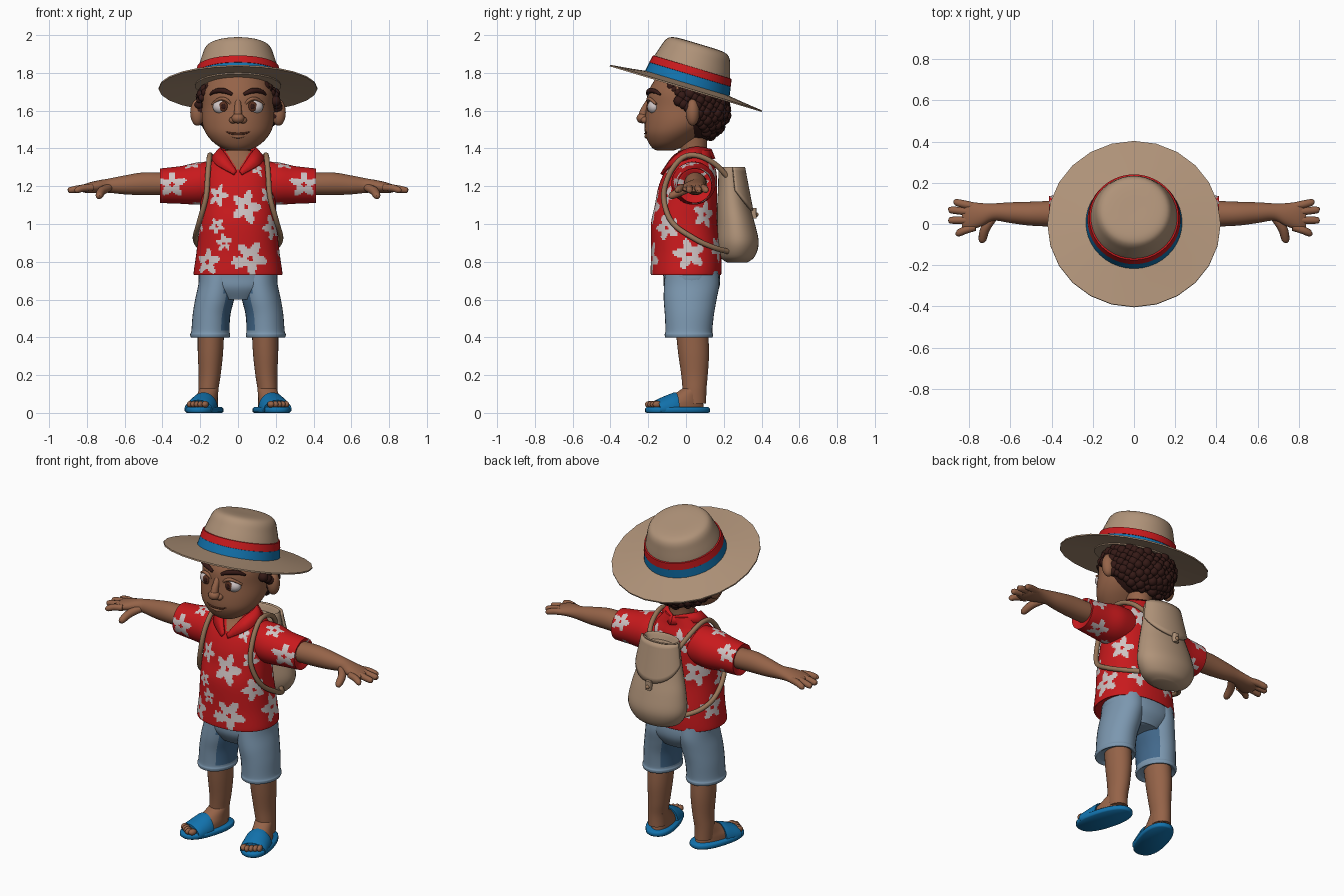
import bpy, bmesh, math
from mathutils import Vector, Matrix

cube = bpy.data.objects.get("Cube")
if cube:
    bpy.data.objects.remove(cube)


def material(name, rgb):
    m = bpy.data.materials.new(name)
    m.use_nodes = True
    m.diffuse_color = (*rgb, 1)
    bsdf = next(n for n in m.node_tree.nodes if n.type == 'BSDF_PRINCIPLED')
    bsdf.inputs["Base Color"].default_value = (*rgb, 1)
    bsdf.inputs["Roughness"].default_value = 0.8
    return m


SKIN = material("brown skin", (.30, .125, .065))
HAIR = material("dark hair", (.035, .01, .008))
STRAW = material("straw tan", (.43, .29, .19))
RED = material("shirt red", (.58, .01, .012))
BLUE = material("bright blue", (.006, .17, .42))
DENIM = material("pale denim", (.2, .31, .43))
SHADE = material("deep denim", (.055, .14, .26))
WHITE = material("flower white", (.62, .55, .55))
STRAP = material("strap brown", (.31, .18, .1))
LINE = material("warm dark brown", (.1, .03, .015))


def finish(name, bm, mats, mirror=False, rule=None, matrix=None, angle=50):
    """Turn a bmesh into a smooth object, coloured by an optional face rule."""
    bmesh.ops.recalc_face_normals(bm, faces=bm.faces)
    if rule:
        for f in bm.faces:
            f.material_index = rule(f.calc_center_median(), f.normal)
    me = bpy.data.meshes.new(name)
    bm.to_mesh(me)
    bm.free()
    if matrix:
        me.transform(matrix)
    for m in mats:
        me.materials.append(m)
    me.shade_smooth()
    me.set_sharp_from_angle(angle=math.radians(angle))
    ob = bpy.data.objects.new(name, me)
    bpy.context.scene.collection.objects.link(ob)
    if mirror:
        mod = ob.modifiers.new("mirror", 'MIRROR')
        mod.use_mirror_merge = False
    return ob


def smooth_rows(rows, sub):
    """Catmull-Rom interpolation through rows of numbers."""
    out = []
    for i in range(len(rows) - 1):
        a, b, c, d = (rows[max(0, min(len(rows) - 1, i + k))] for k in (-1, 0, 1, 2))
        for s in range(sub):
            t = s / sub
            out.append([.5 * (2*q + (r-p)*t + (2*p - 5*q + 4*r - w)*t*t + (3*q - p - 3*r + w)*t**3)
                        for p, q, r, w in zip(a, b, c, d)])
    return out + [list(rows[-1])]


def ring_mesh(rings, caps=True):
    bm = bmesh.new()
    vs = [[bm.verts.new(p) for p in ring] for ring in rings]
    n = len(vs[0])
    for a, b in zip(vs, vs[1:]):
        for i in range(n):
            bm.faces.new((a[i], a[(i+1) % n], b[(i+1) % n], b[i]))
    if caps:
        bm.faces.new(vs[0])
        bm.faces.new(vs[-1])
    return bm


def loft(name, rows, mats, axis='z', n=32, sub=5, power=1, floor=None, caps=True, **kw):
    """Rows are (position on axis, two centre offsets, two radii)."""
    rings = []
    for t, c1, c2, r1, r2 in smooth_rows(rows, sub):
        ring = []
        for i in range(n):
            c, s = math.cos(math.tau*i/n), math.sin(math.tau*i/n)
            u = c1 + r1 * math.copysign(abs(c)**power, c)
            v = c2 + r2 * math.copysign(abs(s)**power, s)
            if floor is not None:
                v = max(v, floor)
            ring.append({'z': (u, v, t), 'x': (t, u, v), 'y': (u, t, v)}[axis])
        rings.append(ring)
    return finish(name, ring_mesh(rings, caps), mats, **kw)


def tube(name, pts, mat, n=12, sub=6, **kw):
    """Sweep a circle along points given as (x, y, z, radius)."""
    rows = smooth_rows(pts, sub)
    P = [Vector(r[:3]) for r in rows]
    spans = [max(p[k] for p in P) - min(p[k] for p in P) for k in range(3)]
    ref = Vector([float(k == spans.index(min(spans))) for k in range(3)])
    rings = []
    for i, p in enumerate(P):
        t = (P[min(i+1, len(P)-1)] - P[max(i-1, 0)]).normalized()
        e = (ref - t * ref.dot(t)).normalized()
        f = t.cross(e)
        rings.append([p + rows[i][3] * (e*math.cos(math.tau*k/n) + f*math.sin(math.tau*k/n))
                      for k in range(n)])
    return finish(name, ring_mesh(rings), [mat], **kw)


def ball(name, centre, size, mat, **kw):
    bm = bmesh.new()
    m = Matrix.Translation(centre) @ Matrix.Diagonal((*size, 1))
    bmesh.ops.create_uvsphere(bm, u_segments=24, v_segments=14, radius=1, matrix=m)
    return finish(name, bm, [mat], **kw)


def sheet(name, grid, mats, thick, **kw):
    """Thickened strip through a grid of points."""
    bm = bmesh.new()
    vs = [[bm.verts.new(p) for p in row] for row in grid]
    for a, b in zip(vs, vs[1:]):
        for i in range(len(a) - 1):
            bm.faces.new((a[i], a[i+1], b[i+1], b[i]))
    ob = finish(name, bm, mats, **kw)
    mod = ob.modifiers.new("thickness", 'SOLIDIFY')
    mod.thickness, mod.offset = thick, 0
    return ob


def flower(u, v, blooms):
    for i, (cu, cv, r) in enumerate(blooms):
        d, a = math.hypot(u-cu, v-cv), math.atan2(v-cv, u-cu)
        if .16*r < d < r*(.78 + .26*math.cos(5*a + i)):
            return 1
    return 0


# Shirt body with painted blooms and an open V neck
BLOOMS = [(.05, 1.09, .09), (.07, .82, .09), (-.12, .99, .045), (.21, .98, .07), (-.08, .9, .045),
          (-.17, .8, .07), (-.13, 1.15, .06), (.2, 1.15, .05), (-.01, .8, .035), (-.27, 1.0, .06),
          (.33, .84, .08), (-.36, .86, .07), (.42, 1.05, .07), (-.44, 1.08, .08), (.52, .87, .07),
          (-.54, .85, .06), (.5, 1.25, .07), (-.55, 1.26, .07), (.63, 1.08, .07), (.17, 1.3, .05)]


def shirt_rule(p, nrm):
    if p.y < .03 and p.z > 1.28 and abs(p.x) < (p.z - 1.28) * .62:
        return 2
    return flower(math.atan2(p.x, -p.y) * .2, p.z, BLOOMS)


loft("shirt_body", [(.735, 0, 0, .225, .18), (.74, 0, 0, .235, .187), (.85, 0, 0, .22, .185),
                    (1, 0, -.01, .205, .175), (1.1, 0, 0, .2, .165), (1.2, 0, .01, .193, .155),
                    (1.28, 0, .025, .178, .135), (1.34, 0, .04, .13, .1), (1.39, 0, .045, .085, .085)],
     [RED, WHITE, SKIN], n=144, sub=14, power=.88, rule=shirt_rule)
loft("sleeves", [(.08, .04, 1.22, .1, .11), (.2, .04, 1.215, .117, .113), (.3, .04, 1.207, .102, .1),
                 (.4, .045, 1.203, .092, .092), (.412, .045, 1.203, .088, .088), (.4, .045, 1.205, .06, .06)],
     [RED, WHITE], axis='x', n=72, sub=10, mirror=True,
     rule=lambda p, n: flower(math.atan2(p.z-1.21, .04-p.y)*.1, p.x,
                              [(0, .35, .075), (.13, .24, .05), (.26, .36, .06), (-.2, .33, .06), (-.13, .22, .03)]))
collar_in = [(0, .13, 1.395), (.088, .045, 1.405), (.062, -.055, 1.365), (.008, -.12, 1.28)]
collar_out = [(0, .15, 1.345), (.13, .045, 1.355), (.115, -.07, 1.315), (.022, -.13, 1.262)]
sheet("collar", [smooth_rows(collar_in, 6), smooth_rows(collar_out, 6)], [RED], .014, mirror=True)

# Arms and hands
loft("arms", [(.2, .05, 1.22, .06, .06), (.38, .05, 1.213, .062, .06), (.5, .05, 1.213, .058, .06),
              (.6, .055, 1.207, .05, .05), (.68, .058, 1.203, .042, .038), (.74, .045, 1.198, .056, .033),
              (.8, .038, 1.19, .068, .026), (.835, .035, 1.186, .055, .014)], [SKIN], axis='x', mirror=True)
for name, base, tip, x in (("little_fingers", .085, .105, .875), ("ring_fingers", .055, .068, .9),
                           ("middle_fingers", .02, .018, .9), ("index_fingers", -.015, -.045, .865)):
    tube(name, [(.77, base, 1.193, .018), (.82, (base+tip)/2, 1.19, .019), (x-.012, tip, 1.179, .016),
                (x, tip, 1.177, .005)], SKIN, mirror=True)
tube("thumbs", [(.68, .035, 1.195, .02), (.72, -.02, 1.175, .023), (.735, -.075, 1.15, .019),
                (.737, -.092, 1.145, .006)], SKIN, mirror=True)

# Shorts and legs
loft("shorts_seat", [(.6, 0, .03, .12, .11), (.66, 0, .03, .19, .145), (.72, 0, .03, .21, .15),
                     (.79, 0, .02, .2, .145)], [DENIM, SHADE], power=.9, rule=lambda p, n: int(p.z > .74))
loft("shorts_legs", [(.41, .147, .015, .08, .1), (.398, .147, .015, .1, .122), (.415, .147, .015, .106, .128),
                     (.435, .146, .015, .101, .124), (.52, .14, .018, .1, .13), (.6, .124, .022, .103, .14),
                     (.68, .11, .03, .1, .146), (.75, .105, .03, .1, .14)], [DENIM, SHADE], mirror=True,
     rule=lambda p, n: int(n.x < -.6 and p.z > .44))
loft("legs", [(.05, .157, .047, .052, .06), (.12, .157, .045, .053, .063), (.2, .15, .045, .058, .07),
              (.32, .146, .04, .067, .082), (.45, .143, .03, .07, .085)], [SKIN], mirror=True)

# Feet in sandals, toes turned out
turn = Matrix.Translation((.178, -.045, 0)) @ Matrix.Rotation(math.radians(16), 4, 'Z')
foot = dict(mirror=True, matrix=turn)
loft("sandal_soles", [(0, 0, 0, .08, .168), (.006, 0, 0, .086, .175), (.024, 0, 0, .086, .175),
                      (.03, 0, 0, .08, .168)], [BLUE], power=.85, sub=1, **foot)
loft("feet", [(.025, 0, 0, .062, .145), (.055, 0, .015, .06, .125), (.085, 0, .05, .054, .09),
              (.13, 0, .09, .05, .06)], [SKIN], **foot)
loft("sandal_straps", [(-.115, 0, .02, .07, .045), (-.11, 0, .02, .078, .052), (-.02, 0, .02, .079, .088),
                       (-.012, 0, .02, .072, .08)], [BLUE], axis='y', sub=3, floor=.005, **foot)
for i in range(5):
    ball("toe", (-.044 + .022*i, -.148 + .008*abs(i-1), .045), (.015 if i else .019, .025, .018), SKIN, **foot)

# Head and face
loft("neck", [(1.3, 0, .045, .075, .075), (1.4, 0, .04, .07, .07), (1.5, 0, .04, .08, .08)], [SKIN])
loft("head", [(1.388, 0, -.11, .04, .04), (1.4, 0, -.105, .08, .07), (1.43, 0, -.09, .128, .108),
              (1.48, 0, -.062, .17, .155), (1.54, 0, -.03, .19, .188), (1.62, 0, -.01, .19, .2),
              (1.7, 0, 0, .188, .2), (1.78, 0, .02, .165, .175)], [SKIN], n=48)
ball("ears", (.215, .035, 1.59), (.038, .036, .07), SKIN, mirror=True)
tube("nose_bridge", [(0, -.195, 1.65, .016), (0, -.222, 1.6, .02), (0, -.232, 1.56, .024)], SKIN)
ball("nose_tip", (0, -.232, 1.56), (.034, .03, .027), SKIN)
ball("nostrils", (.027, -.217, 1.55), (.02, .022, .018), SKIN, mirror=True)
ball("eyes", (.085, -.168, 1.62), (.049, .036, .038), WHITE, mirror=True)
ball("irises", (.077, -.198, 1.622), (.023, .009, .027), LINE, mirror=True)
ball("pupils", (.076, -.206, 1.622), (.011, .004, .013), HAIR, mirror=True)
tube("upper_lids", [(.033, -.196, 1.628, .006), (.06, -.201, 1.656, .009), (.095, -.192, 1.663, .009),
                    (.138, -.158, 1.634, .006)], SKIN, mirror=True)
tube("eyebrows", [(.03, -.203, 1.686, .008), (.075, -.194, 1.705, .014), (.12, -.165, 1.703, .012),
                  (.148, -.136, 1.685, .005)], HAIR, mirror=True)
tube("mouth", [(-.075, -.199, 1.494, .003), (-.04, -.212, 1.481, .005), (0, -.217, 1.478, .005),
               (.04, -.212, 1.481, .005), (.075, -.199, 1.494, .003)], LINE)
tube("lower_lip", [(-.04, -.203, 1.468, .006), (0, -.21, 1.463, .01), (.04, -.203, 1.468, .006)], SKIN)

# Curly hair, kept below the hat and behind the hairline
TILT = math.radians(16.7)
ball("hair_base", (0, .05, 1.6), (.2, .168, .155), HAIR)
bm = bmesh.new()
COUNT = 460
for i in range(COUNT):
    w = 1 - 2*(i + .5)/COUNT
    a, r = i * 2.39996, math.sqrt(1 - w*w)
    x, y, z = .208*r*math.cos(a), .017 + .2*r*math.sin(a), 1.62 + .185*w
    hairline = max(1.465, 1.735 - max(0, y + .1)*1.35)
    if z > hairline and y*math.sin(TILT) + (z - 1.72)*math.cos(TILT) < .005:
        bmesh.ops.create_icosphere(bm, subdivisions=2, radius=.025 + .006*math.sin(i*i),
                                   matrix=Matrix.Translation((x, y, z)))
finish("hair_curls", bm, [HAIR])

# Wide-brimmed hat, tipped back
hat = dict(matrix=Matrix.Translation((0, 0, 1.72)) @ Matrix.Rotation(-TILT, 4, 'X'))


def turned(name, profile, mat, **kw):
    loft(name, [(h, 0, 0, r, r) for h, r in profile], [mat], **kw, **hat)


turned("hat_brim", [(.03, .2), (.016, .3), (.002, .42), (-.006, .42), (.008, .3), (.02, .2)], STRAW,
       n=24, sub=1, caps=False)
turned("hat_crown", [(.01, .228), (.1, .213), (.17, .193), (.215, .176), (.236, .15), (.243, .1), (.243, .02)],
       STRAW, n=40)
turned("hat_band_blue", [(.02, .22), (.022, .234), (.074, .225), (.076, .21)], BLUE, n=40, sub=1)
turned("hat_band_red", [(.074, .21), (.075, .226), (.115, .217), (.117, .2)], RED, n=40, sub=1)

# Backpack with flap, buckle and shoulder straps
loft("backpack", [(.795, 0, .27, .08, .05), (.825, 0, .272, .145, .09), (.9, 0, .275, .185, .11),
                  (1, 0, .265, .175, .1), (1.1, 0, .25, .15, .085), (1.2, 0, .24, .128, .07),
                  (1.29, 0, .235, .115, .063), (1.3, 0, .235, .105, .055), (1.265, 0, .235, .09, .042)], [STRAW])
flap = []
for j in range(9):
    row = []
    for i in range(21):
        u = i/10 - 1
        z = 1.3 - j/8 * (.12 + .11*math.cos(u*math.pi/2))
        t, a = (1.3 - z)/.2, u*1.4
        row.append(((.122 + .037*t)*math.sin(a), .236 + .015*t + (.07 + .023*t)*math.cos(a), z))
    flap.append(row)
sheet("backpack_flap", flap, [STRAW], .014)
loft("flap_buckle", [(1.03, 0, .36, .016, .014), (1.085, 0, .358, .018, .014)], [STRAW], sub=1, n=16, power=.4)
ball("buckle_peg", (0, .372, 1.05), (.012, .012, .012), STRAP)
tube("shoulder_straps", [(.1, .22, 1.25, .014), (.13, .15, 1.32, .014), (.145, .06, 1.362, .014),
                         (.152, -.02, 1.35, .014), (.16, -.09, 1.26, .014), (.17, -.118, 1.14, .014),
                         (.205, -.075, 1.01, .014), (.226, .04, .925, .014), (.2, .14, .878, .014),
                         (.14, .22, .855, .014)], STRAP, mirror=True)
